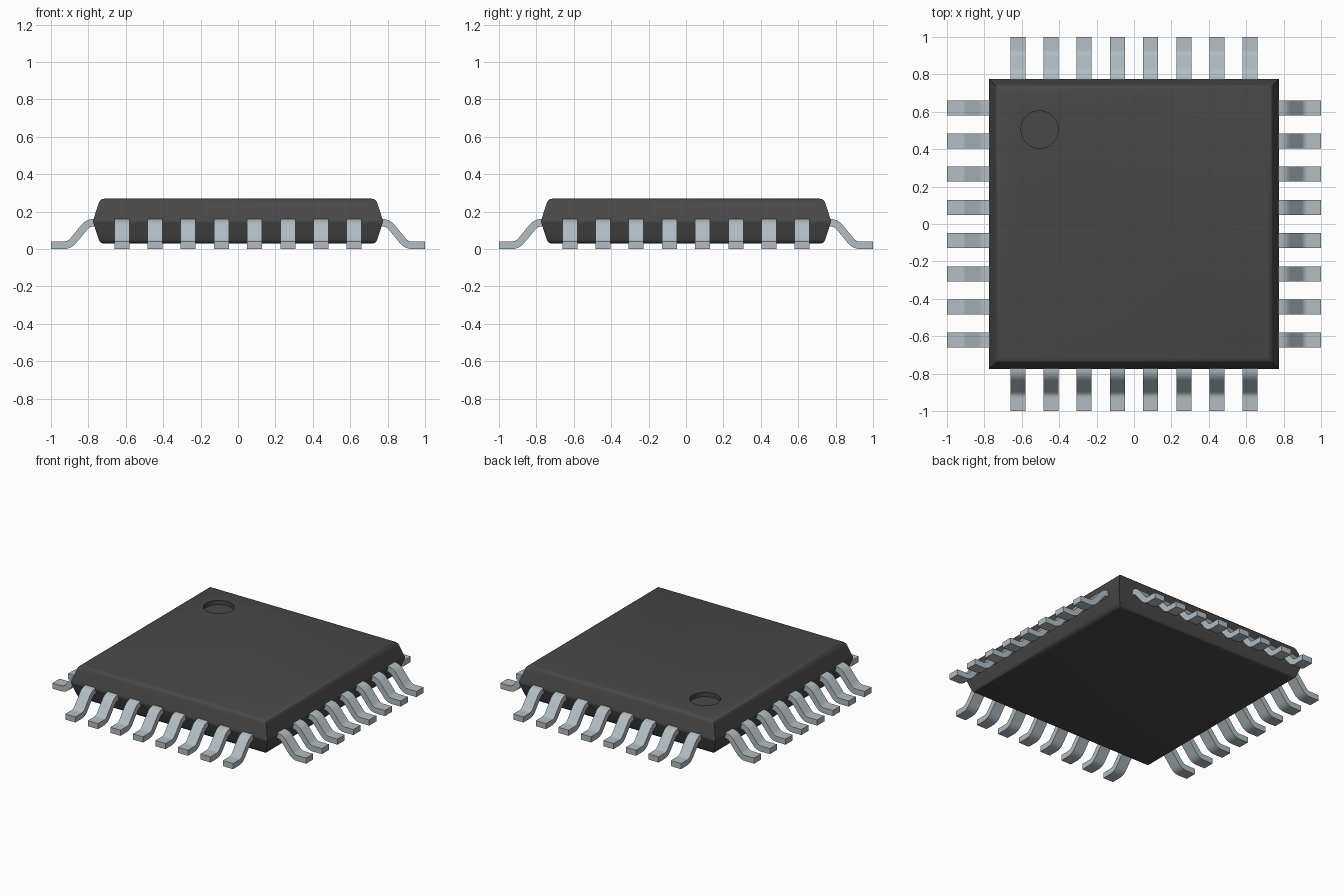
import bpy, bmesh, math
from mathutils import Matrix

cube = bpy.data.objects.get("Cube")
if cube:
    bpy.data.objects.remove(cube, do_unlink=True)


def material(name, rgb):
    m = bpy.data.materials.new(name)
    m.use_nodes = True
    m.diffuse_color = (*rgb, 1)
    bsdf = m.node_tree.nodes["Principled BSDF"]
    bsdf.inputs["Base Color"].default_value = (*rgb, 1)
    return m


def make_object(name, bm, mat):
    bmesh.ops.recalc_face_normals(bm, faces=bm.faces[:])
    mesh = bpy.data.meshes.new(name)
    bm.to_mesh(mesh)
    bm.free()
    ob = bpy.data.objects.new(name, mesh)
    bpy.context.collection.objects.link(ob)
    mesh.materials.append(mat)
    return ob


def smooth(ob, degrees):
    bpy.ops.object.select_all(action='DESELECT')
    ob.select_set(True)
    bpy.context.view_layer.objects.active = ob
    bpy.ops.object.shade_smooth_by_angle(angle=math.radians(degrees))


plastic = material("dark plastic", (0.065, 0.065, 0.065))
metal = material("tinned metal", (0.44, 0.51, 0.55))

# Package body: stacked square rings (half width, height), closed below
profile = [(0.715, 0.028), (0.73, 0.032), (0.741, 0.043), (0.747, 0.058),
           (0.773, 0.138), (0.776, 0.148), (0.773, 0.158),
           (0.747, 0.239), (0.741, 0.254), (0.73, 0.265), (0.715, 0.269)]
bm = bmesh.new()
rings = []
for h, z in profile:
    rings.append([bm.verts.new((sx * h, sy * h, z))
                  for sx, sy in ((-1, -1), (1, -1), (1, 1), (-1, 1))])
for low, high in zip(rings, rings[1:]):
    for i in range(4):
        j = (i + 1) % 4
        bm.faces.new((low[i], low[j], high[j], high[i]))
bm.faces.new(rings[0][::-1])

# Pin-one dimple: round hole in the top, with wall and floor
SIDES, RADIUS, DEPTH = 48, 0.1, 0.03
cx, cy, top = -0.505, 0.505, profile[-1][1]


def circle(z):
    return [bm.verts.new((cx + RADIUS * math.cos(2 * math.pi * i / SIDES),
                          cy + RADIUS * math.sin(2 * math.pi * i / SIDES), z))
            for i in range(SIDES)]


rim, floor = circle(top), circle(top - DEPTH)
for i in range(SIDES):
    j = (i + 1) % SIDES
    bm.faces.new((rim[i], rim[j], floor[j], floor[i]))
bm.faces.new(floor)
# Flat top around the hole
open_edges = [e for e in bm.edges if len(e.link_faces) == 1]
bmesh.ops.triangle_fill(bm, use_beauty=True, use_dissolve=False, edges=open_edges)
body = make_object("package_body", bm, plastic)
smooth(body, 38)

# Gull-wing lead: centre line with rounded bends, thickened to a strip
THICK, WIDTH, PITCH = 0.04, 0.08, 0.1775
corners = [(0.70, 0.14), (0.802, 0.14), (0.901, 0.02), (1.0, 0.02)]


def rounded(points, radius=0.03, steps=5):
    path = [points[0]]
    for a, b, c in zip(points, points[1:], points[2:]):
        da, dc = math.dist(a, b), math.dist(b, c)
        p = [b[k] + (a[k] - b[k]) * radius / da for k in (0, 1)]
        q = [b[k] + (c[k] - b[k]) * radius / dc for k in (0, 1)]
        for s in range(steps + 1):
            t = s / steps
            path.append(tuple((1 - t) ** 2 * p[k] + 2 * t * (1 - t) * b[k]
                              + t * t * q[k] for k in (0, 1)))
    return path + [points[-1]]


def add_lead(bm, path, matrix):
    sections = []
    for i, (x, z) in enumerate(path):
        a, b = path[max(i - 1, 0)], path[min(i + 1, len(path) - 1)]
        d = math.dist(a, b)
        nx, nz = -(b[1] - a[1]) / d * THICK / 2, (b[0] - a[0]) / d * THICK / 2
        sections.append([bm.verts.new(matrix @ v) for v in (
            (Matrix.Translation((x + s * nx, y * WIDTH / 2, z + s * nz))
             .translation) for s, y in ((1, -1), (1, 1), (-1, 1), (-1, -1)))])
    for p, q in zip(sections, sections[1:]):
        for i in range(4):
            j = (i + 1) % 4
            bm.faces.new((p[i], p[j], q[j], q[i]))
    bm.faces.new(sections[0])
    bm.faces.new(sections[-1][::-1])


# Eight leads on each of the four sides
lead_path = rounded(corners)
for k, side in enumerate(("left", "back", "right", "front")):
    bm = bmesh.new()
    turn = Matrix.Rotation(k * math.pi / 2, 4, 'Z')
    for n in range(8):
        add_lead(bm, lead_path, turn @ Matrix.Translation((0, (n - 3.5) * PITCH, 0)))
    smooth(make_object(side + "_leads", bm, metal), 30)
